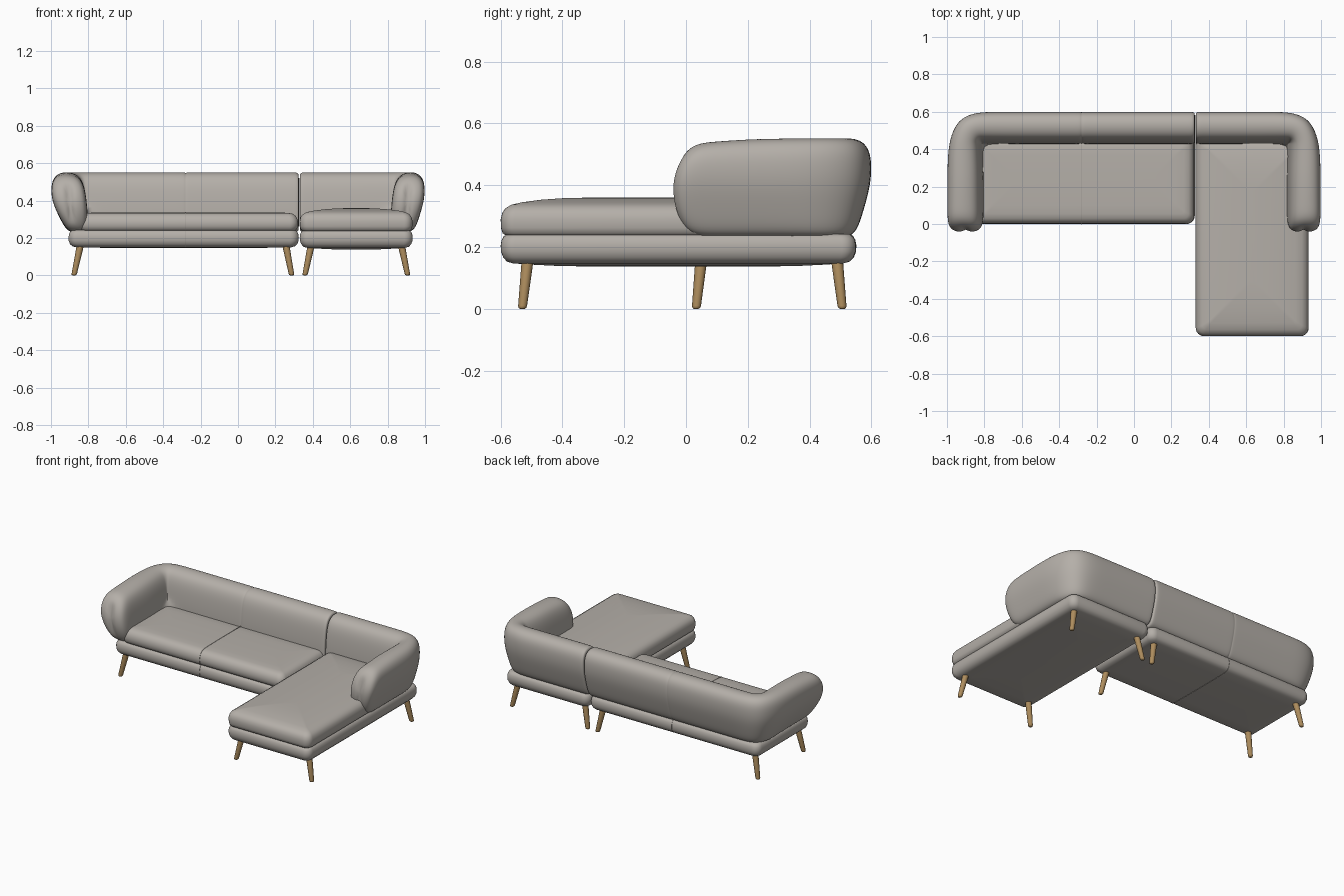
import bpy, bmesh, math
from mathutils import Vector

if "Cube" in bpy.data.objects:
    bpy.data.objects.remove(bpy.data.objects["Cube"])


def material(name, rgb):
    m = bpy.data.materials.new(name)
    m.diffuse_color = (*rgb, 1)
    m.use_nodes = True
    m.node_tree.nodes["Principled BSDF"].inputs["Base Color"].default_value = m.diffuse_color
    return m


FABRIC = material("warm grey fabric", (0.46, 0.43, 0.395))
WOOD = material("oak wood", (0.42, 0.265, 0.11))


def loft(name, rings, mat, subsurf=0):
    """Skin a stack of equal-length closed rings and cap both ends."""
    bm = bmesh.new()
    vs = [[bm.verts.new(p) for p in r] for r in rings]
    n = len(rings[0])
    for a, b in zip(vs, vs[1:]):
        for i in range(n):
            j = (i + 1) % n
            bm.faces.new((a[i], a[j], b[j], b[i]))
    bm.faces.new(vs[0][::-1])
    bm.faces.new(vs[-1])
    bmesh.ops.remove_doubles(bm, verts=bm.verts, dist=0.0002)
    bmesh.ops.recalc_face_normals(bm, faces=bm.faces)
    for f in bm.faces:
        f.smooth = True
    me = bpy.data.meshes.new(name)
    bm.to_mesh(me)
    bm.free()
    me.materials.append(mat)
    ob = bpy.data.objects.new(name, me)
    bpy.context.collection.objects.link(ob)
    if subsurf:
        mod = ob.modifiers.new("soften", 'SUBSURF')
        mod.levels = mod.render_levels = subsurf
    return ob


def rounded_rect(x0, x1, y0, y1, r, z):
    pts = []
    corners = ((x1 - r, y1 - r), (x0 + r, y1 - r), (x0 + r, y0 + r), (x1 - r, y0 + r))
    for k, (cx, cy) in enumerate(corners):
        for i in range(7):
            a = math.radians(90 * k + 15 * i)
            pts.append((cx + r * math.cos(a), cy + r * math.sin(a), z))
    return pts


def pad(name, x0, x1, y0, y1, profile):
    """Upholstered slab; profile is (inset, z) from bottom to top."""
    rings = [rounded_rect(x0 + d, x1 - d, y0 + d, y1 - d, max(0.045 - 0.6 * d, 0.01), z)
             for d, z in profile]
    return loft(name, rings, FABRIC)


BASE = [(0.24, 0.147), (0.1, 0.148), (0.04, 0.15), (0.02, 0.156), (0.008, 0.167), (0.001, 0.185),
        (0, 0.205), (0.003, 0.222), (0.01, 0.235), (0.022, 0.242)]
CHAISE_BASE = [(0.28, 0.137), (0.18, 0.139), (0.1, 0.143), (0.04, 0.147), (0.02, 0.153)] + BASE[4:]
SEAT = [(0.02, 0.238), (0.008, 0.247), (0.002, 0.262), (0, 0.28), (0.004, 0.3), (0.014, 0.318),
        (0.03, 0.329), (0.055, 0.334), (0.1, 0.336), (0.2, 0.337)]
CHAISE_SEAT = [(0.02, 0.235), (0.006, 0.245), (0.001, 0.262), (0, 0.29), (0.005, 0.31), (0.015, 0.325),
               (0.035, 0.337), (0.07, 0.345), (0.13, 0.353), (0.2, 0.358), (0.285, 0.36)]

# Seat bases and cushions
pad("sofa_base", -0.906, 0.325, 0.0, 0.55, BASE)
pad("sofa_seat", -0.855, 0.322, 0.0, 0.47, SEAT)
pad("chaise_base", 0.33, 0.934, -0.6, 0.55, CHAISE_BASE)
pad("chaise_seat", 0.33, 0.933, -0.6, 0.47, CHAISE_SEAT)


# Stitched seam dividing the two-seat part
def seam(name, pts):
    cu = bpy.data.curves.new(name, 'CURVE')
    cu.dimensions = '3D'
    cu.bevel_depth = 0.0018
    cu.bevel_resolution = 1
    sp = cu.splines.new('POLY')
    sp.points.add(len(pts) - 1)
    for p, c in zip(sp.points, pts):
        p.co = (*c, 1)
    cu.materials.append(FABRIC)
    ob = bpy.data.objects.new(name, cu)
    bpy.context.collection.objects.link(ob)
    bpy.ops.object.select_all(action='DESELECT')
    ob.select_set(True)
    bpy.context.view_layer.objects.active = ob
    bpy.ops.object.convert(target='MESH')


seam("seat_seam", [(-0.28, d, z) for d, z in SEAT] + [(-0.28, 0.44, 0.337)])
seam("base_seam", [(-0.28, d, z) for d, z in BASE[::-1]] + [(-0.28, 0.55 - d, z) for d, z in BASE])

# Arm and back shell cross-section: s runs 0 (inner) to 1 (outer)
UPPER = [(0, 0.27), (0.0, 0.34), (0.04, 0.42), (0.1, 0.485), (0.22, 0.53), (0.42, 0.549),
         (0.64, 0.553), (0.85, 0.541), (0.97, 0.51), (1.005, 0.465), (0.985, 0.4)]


def section(inner, outer, bottom, k=1.0, kz=1.0, front=0.0):
    prof = UPPER + [(bottom + (1 - bottom) * 0.62, 0.32), (bottom + 0.13, 0.262),
                    (bottom, 0.233), (bottom * 0.5, 0.23), (0.08, 0.235)]
    ring = []
    for s, z in prof:
        s = 0.5 + (s - 0.5) * k
        z = 0.39 + (z - 0.39) * kz
        p = Vector(inner).lerp(Vector(outer), s)
        shift = front * 0.055 * ((z - 0.385) / 0.15) ** 2
        ring.append((p.x, p.y + shift, z - 0.012 * front * max(0, (z - 0.4) / 0.15)))
    return ring


def shell(name, sign, inner_x, arm_bottom, end, seam_u=None):
    rings = []

    # arm, from rounded front end towards the corner
    for y, k, kz, f in ((-0.044, 0.25, 0.6, 1), (-0.043, 0.55, 0.8, 1), (-0.034, 0.8, 0.92, 1),
                        (-0.015, 0.94, 0.98, 1), (0.02, 1, 1, 0.9), (0.09, 1, 1, 0.6),
                        (0.18, 1, 1, 0.25), (0.28, 1, 1, 0)):
        rings.append(section((inner_x - 0.008, y), (0.998, y), arm_bottom, k, kz, f))
    # rounded outer corner around a tight inner corner
    corner = ((0.995, 0.39), (0.978, 0.48), (0.94, 0.552), (0.88, 0.588), (0.80, 0.6))
    for i, o in enumerate(corner):
        b = arm_bottom + (0.62 - arm_bottom) * (i + 1) / 5
        rings.append(section((inner_x, 0.43), o, b))
    # back, with a pinched seam and a softly closed end
    stops = [(0.7, 1), (0.5, 1)]
    if seam_u is not None:
        stops += [(seam_u + 0.03, 1), (seam_u + 0.006, 0.998), (seam_u, 0.97),
                  (seam_u - 0.006, 0.998), (seam_u - 0.03, 1), (0, 1)]
    stops += [(end + 0.05, 1), (end + 0.018, 1), (end + 0.005, 0.975), (end, 0.92), (end, 0.7)]
    for u, k in stops:
        rings.append(section((u, 0.428), (u, 0.6), 0.62, k, k))
    rings = [[(sign * x, y, z) for x, y, z in r] for r in rings]
    loft(name, rings, FABRIC, 2)


shell("left_arm_and_back", -1, 0.812, 0.5, -0.325, 0.28)
shell("right_arm_and_back", 1, 0.825, 0.62, 0.33)


# Splayed tapered legs
def leg(name, foot, top):
    foot, top = Vector((*foot, 0)), Vector((*top, 0.165))
    rings = []
    for z, r in ((0, 0.008), (0.003, 0.0125), (0.01, 0.0145), (0.165, 0.0195)):
        c = foot.lerp(top, z / 0.165)
        rings.append([(c.x + r * math.cos(a * math.pi / 10), c.y + r * math.sin(a * math.pi / 10), z)
                      for a in range(20)])
    ob = loft(name, rings, WOOD)
    bpy.ops.object.select_all(action='DESELECT')
    ob.select_set(True)
    bpy.context.view_layer.objects.active = ob
    bpy.ops.object.shade_smooth_by_angle(angle=math.radians(50))


for unit, xs, ys in (("sofa", ((-0.877, -0.842), (0.287, 0.255)), ((0.033, 0.05), (0.506, 0.488))),
                     ("chaise", ((0.358, 0.392), (0.907, 0.873)), ((-0.53, -0.512), (0.506, 0.488)))):
    for side, (xf, xt) in zip(("left", "right"), xs):
        for row, (yf, yt) in zip(("front", "back"), ys):
            leg(f"{unit}_{row}_{side}_leg", (xf, yf), (xt, yt))
